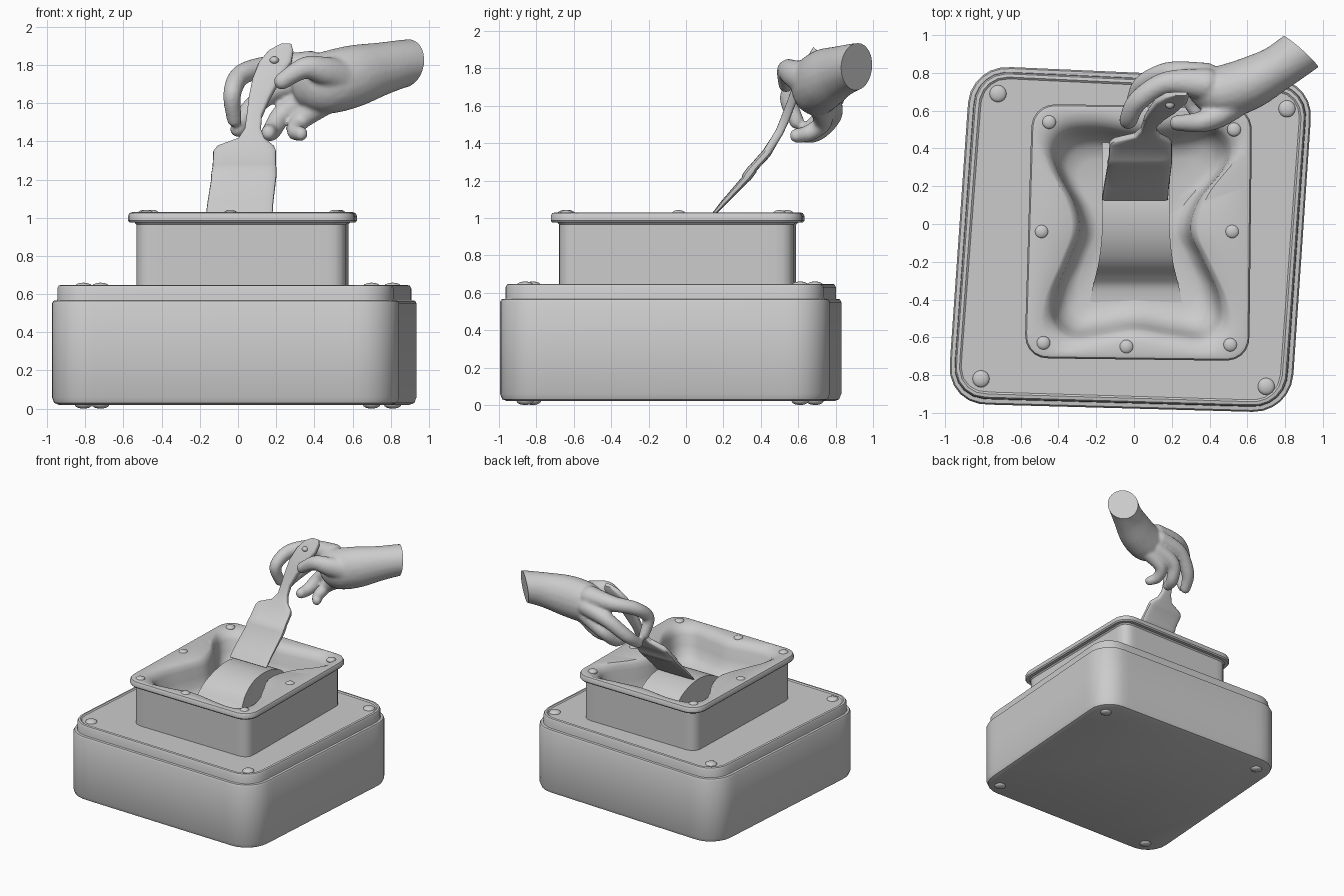
import bpy, bmesh, math
from mathutils import Vector

if "Cube" in bpy.data.objects:
    bpy.data.objects.remove(bpy.data.objects["Cube"])


def finish(name, bm, angle=35):
    bmesh.ops.recalc_face_normals(bm, faces=bm.faces)
    me = bpy.data.meshes.new(name)
    bm.to_mesh(me)
    bm.free()
    me.polygons.foreach_set("use_smooth", [True] * len(me.polygons))
    me.set_sharp_from_angle(angle=math.radians(angle))
    ob = bpy.data.objects.new(name, me)
    bpy.context.collection.objects.link(ob)
    return ob


def loft(name, rings, angle=35):
    """Skin closed rings of equal length and cap both ends."""
    bm = bmesh.new()
    vs = [[bm.verts.new(p) for p in r] for r in rings]
    n = len(vs[0])
    for a, b in zip(vs, vs[1:]):
        for i in range(n):
            j = (i + 1) % n
            bm.faces.new((a[i], a[j], b[j], b[i]))
    bm.faces.new(vs[0][::-1])
    bm.faces.new(vs[-1])
    return finish(name, bm, angle)


def spline(pts, steps, closed=False):
    """Catmull-Rom through tuples of any size."""
    n, out = len(pts), []
    for i in range(n if closed else n - 1):
        q = [pts[(i + k) % n] if closed else pts[min(max(i + k, 0), n - 1)] for k in (-1, 0, 1, 2)]
        for s in range(steps):
            t = s / steps
            out.append(tuple(0.5 * (2 * b + (c - a) * t + (2 * a - 5 * b + 4 * c - d) * t * t
                                    + (3 * b - a - 3 * c + d) * t ** 3) for a, b, c, d in zip(*q)))
    if not closed:
        out.append(tuple(pts[-1]))
    return out


def rounded(corners, r, inset=0.0, seg=10):
    """Rounded quad, corners counter-clockwise from front left."""
    signs = [(-1, -1), (1, -1), (1, 1), (-1, 1)]
    c = [Vector((x - sx * inset, y - sy * inset)) for (x, y), (sx, sy) in zip(corners, signs)]
    rr, out = max(r - inset, 0.02), []
    for i in range(4):
        a = (c[i - 1] - c[i]).normalized() * rr
        b = (c[(i + 1) % 4] - c[i]).normalized() * rr
        mid = c[i] + a + b
        for k in range(seg + 1):
            t = math.pi / 2 * k / seg
            p = mid - b * math.cos(t) - a * math.sin(t)
            out.append((p.x, p.y))
    # arcs run from the incoming edge to the outgoing edge
    return out


def radial(poly, n=144, cx=0.02, cy=-0.04):
    """Resample a star-shaped outline at equal angles."""
    out = []
    for i in range(n):
        a = 2 * math.pi * i / n
        dx, dy = math.cos(a), math.sin(a)
        best = 0
        for (x1, y1), (x2, y2) in zip(poly, poly[1:] + poly[:1]):
            ex, ey = x2 - x1, y2 - y1
            den = dx * ey - dy * ex
            if abs(den) < 1e-9:
                continue
            t = ((x1 - cx) * ey - (y1 - cy) * ex) / den
            u = ((x1 - cx) * dy - (y1 - cy) * dx) / den
            if t > 0 and -1e-6 <= u <= 1 + 1e-6:
                best = max(best, t)
        out.append((cx + dx * best, cy + dy * best))
    return out


def scaled(poly, s, z, cx=0.02, cy=-0.04):
    return [(cx + (x - cx) * s, cy + (y - cy) * s, z) for x, y in poly]


def rivet(name, x, y, z, r, h):
    bm = bmesh.new()
    bmesh.ops.create_uvsphere(bm, u_segments=16, v_segments=10, radius=1)
    for v in bm.verts:
        v.co = (x + v.co.x * r, y + v.co.y * r, z + v.co.z * h)
    finish(name, bm)


# Skewed base with stepped lid
base = [(-0.99, -0.95), (0.83, -1.0), (0.95, 0.76), (-0.865, 0.84)]
steps = [(0.04, 0.02), (0.012, 0.03), (0, 0.06), (0, 0.55), (0.008, 0.565), (0.028, 0.567),
         (0.03, 0.575), (0.03, 0.63), (0.038, 0.645), (0.055, 0.648), (0.065, 0.64)]
loft("base_box", [[(x, y, z) for x, y in radial(rounded(base, 0.2, i))] for i, z in steps])
for x, y in [(-0.72, 0.69), (0.81, 0.61), (-0.81, -0.82), (0.70, -0.86)]:
    rivet("base_rivet", x, y, 0.64, 0.045, 0.02)
    rivet("base_foot", x, y, 0.02, 0.045, 0.02)

# Upper tray with flanged rim and hourglass cavity
tray = [(-0.58, -0.71), (0.61, -0.725), (0.625, 0.62), (-0.54, 0.635)]
outer = [(0.045, 0.64), (0.045, 0.965), (0.035, 0.975), (0.008, 0.975), (0, 0.985),
         (0, 1.01), (0.008, 1.025), (0.025, 1.03)]
rings = [[(x, y, z) for x, y in radial(rounded(tray, 0.12, i))] for i, z in outer]
hour = [(0.5, 0.32), (0.52, 0.43), (0.43, 0.525), (0.25, 0.51), (0.04, 0.49), (-0.2, 0.52), (-0.37, 0.5),
        (-0.445, 0.4), (-0.41, 0.27), (-0.33, 0.12), (-0.3, -0.03), (-0.36, -0.2), (-0.43, -0.37),
        (-0.44, -0.52), (-0.35, -0.61), (-0.2, -0.6), (0.0, -0.57), (0.2, -0.6), (0.38, -0.615),
        (0.47, -0.53), (0.46, -0.38), (0.38, -0.2), (0.31, -0.03), (0.36, 0.14)]
hole = radial(spline(hour, 8, True))
for s, z in [(1.1, 1.025), (1.06, 1.018), (1.0, 0.998), (0.965, 0.96), (0.93, 0.88),
             (0.88, 0.81), (0.8, 0.765), (0.68, 0.745), (0.4, 0.74), (0.02, 0.74)]:
    rings.append(scaled(hole, s, z))
loft("tray", rings)
for x, y in [(-0.45, 0.54), (0.53, 0.5), (-0.49, -0.04), (0.52, -0.04), (-0.48, -0.63), (-0.04, -0.65), (0.51, -0.64)]:
    rivet("tray_rivet", x, y, 1.022, 0.037, 0.02)

# Curved mound across the cavity: y, z, half width
mound = spline([(0.46, 0.74, 0.18), (0.40, 0.83, 0.18), (0.29, 0.93, 0.18), (0.12, 0.98, 0.18), (-0.05, 0.965, 0.18),
                (-0.19, 0.9, 0.195), (-0.28, 0.8, 0.215), (-0.34, 0.755, 0.23), (-0.45, 0.742, 0.25)], 5)
loft("mound", [[(0.01 - w, y, 0.7), (0.01 + w, y, 0.7), (0.01 + w, y, z), (0.01 - w, y, z)] for y, z, w in mound])

# Flat brush: left x, right x, y, z, thickness
rows = [(-.17, .18, .13, 1.0, .015), (-.16, .185, .20, 1.08, .03), (-.14, .2, .315, 1.205, .042),
        (-.142, .202, .325, 1.22, .054), (-.135, .202, .355, 1.26, .054), (-.133, .2, .36, 1.268, .046),
        (-.13, .2, .43, 1.345, .05), (-.11, .19, .445, 1.37, .048), (.0, .14, .47, 1.41, .045),
        (.035, .12, .50, 1.46, .045), (.045, .125, .53, 1.53, .05), (.055, .165, .565, 1.62, .05),
        (.075, .22, .6, 1.72, .05), (.11, .28, .65, 1.81, .05), (.16, .29, .68, 1.87, .045), (.22, .28, .69, 1.905, .025)]
rings = []
for xl, xr, y, z, t in rows:
    ring = []
    for k in range(24):
        a = 2 * math.pi * k / 24
        c, s = math.cos(a), math.sin(a)
        u = math.copysign(abs(c) ** 0.4, c) * (xr - xl) / 2
        v = math.copysign(abs(s) ** 0.5, s) * t / 2
        ring.append(((xl + xr) / 2 + u, y + 0.78 * v, z - 0.62 * v))
    rings.append(ring)
brush = loft("brush", rings)
rivet("brush_hanging_hole", 0.19, 0.635, 1.825, 0.025, 0.02)

# Hand: chains of ellipsoids (x, y, z, horizontal radius, vertical radius) fused together
chains = [
    [(1.02, 1.01, 1.82, .12, .125), (0.88, .91, 1.81, .122, .125), (0.75, .82, 1.78, .122, .14),
     (0.6, .74, 1.74, .14, .165), (0.47, .70, 1.71, .14, .165), (0.38, .72, 1.71, .10, .14)],       # wrist and palm
    [(.55, .64, 1.74, .07, .09), (.45, .575, 1.77, .065, .075), (.35, .54, 1.785, .055, .058),
     (.23, .535, 1.715, .042, .045)],                                                             # thumb
    [(.38, .74, 1.79, .085, .085), (.17, .745, 1.79, .062, .062), (.02, .65, 1.75, .055, .055),
     (-.03, .55, 1.65, .048, .05), (-.02, .59, 1.52, .04, .045)],                                 # index
    [(.38, .78, 1.72, .075, .075), (.19, .8, 1.67, .06, .06), (.05, .74, 1.55, .053, .053),
     (.0, .65, 1.465, .042, .042)],                                                               # middle
    [(.40, .76, 1.64, .07, .075), (.24, .78, 1.55, .055, .055), (.18, .7, 1.46, .05, .05),
     (.16, .62, 1.445, .04, .042)],                                                               # ring finger
    [(.45, .72, 1.61, .07, .075), (.33, .73, 1.51, .05, .05), (.3, .66, 1.455, .045, .045),
     (.33, .59, 1.44, .036, .038)]]                                                               # little finger
bm = bmesh.new()
for chain in chains:
    for x, y, z, a, b in spline(chain, 7):
        new = bmesh.ops.create_icosphere(bm, subdivisions=3, radius=1)["verts"]
        for v in new:
            v.co = (x + v.co.x * a, y + v.co.y * a, z + v.co.z * b)
blob = finish("hand_source", bm)
mod = blob.modifiers.new("fuse", "REMESH")
mod.mode, mod.voxel_size = "VOXEL", 0.012
mod = blob.modifiers.new("soften", "SMOOTH")
mod.factor, mod.iterations = 0.5, 4
bpy.context.view_layer.update()
fused = bpy.data.meshes.new_from_object(blob.evaluated_get(bpy.context.evaluated_depsgraph_get()))
bpy.data.objects.remove(blob)
bm = bmesh.new()
bm.from_mesh(fused)
# Flat cut at the wrist
cut = bmesh.ops.bisect_plane(bm, geom=bm.verts[:] + bm.edges[:] + bm.faces[:], plane_co=(0.88, 0.915, 1.81),
                             plane_no=(0.67, 0.74, -0.1), clear_outer=True)
bmesh.ops.holes_fill(bm, edges=[e for e in bm.edges if e.is_boundary], sides=0)
finish("hand", bm, 50)
